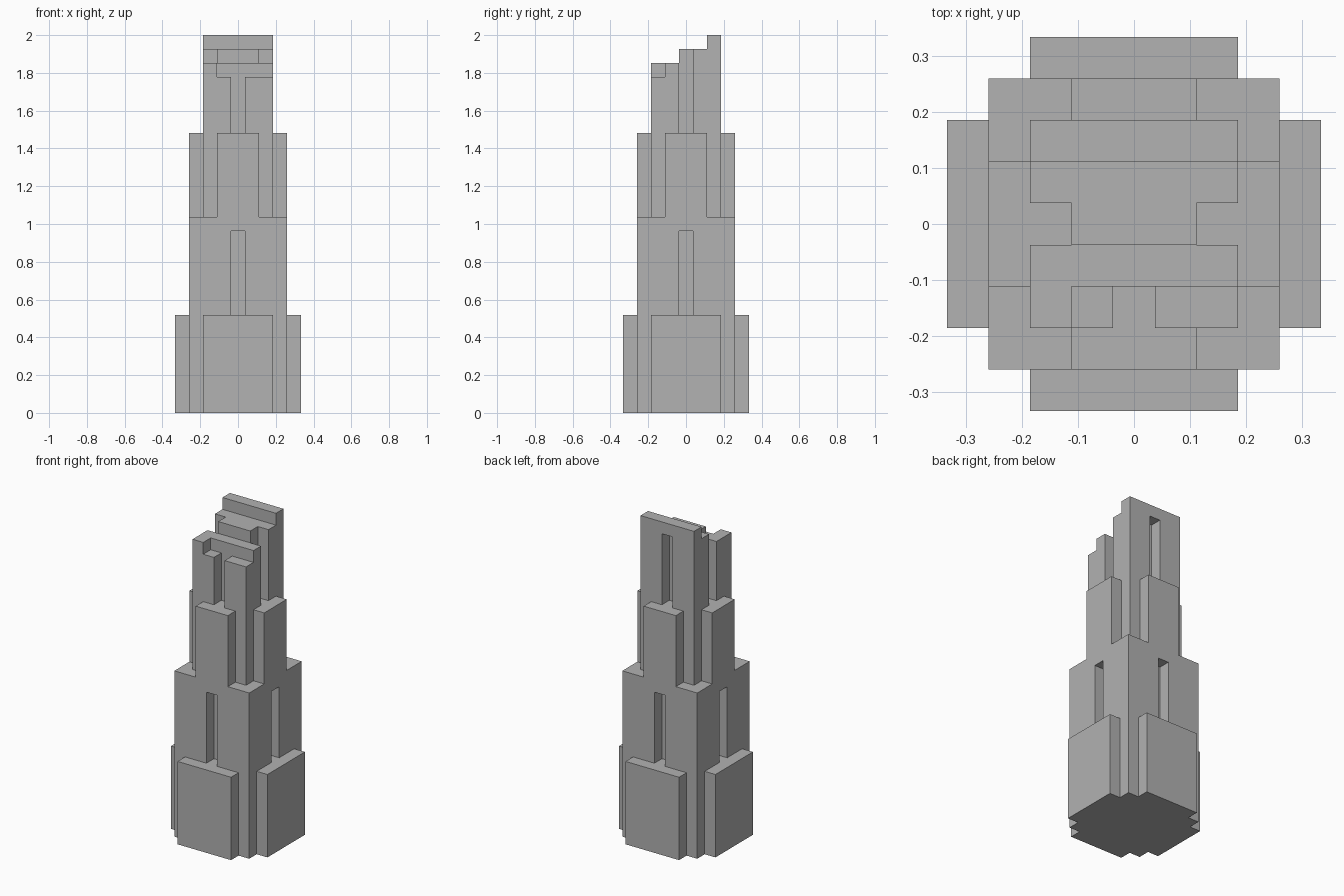
import bpy
import bmesh

cube = bpy.data.objects.get("Cube")
if cube:
    bpy.data.objects.remove(cube, do_unlink=True)

U = 2 / 27  # building module: the tower is 27 modules tall

stone = bpy.data.materials.new("grey stone")
stone.use_nodes = True
GREY = (0.445, 0.445, 0.445, 1)
stone.diffuse_color = GREY
stone.node_tree.nodes["Principled BSDF"].inputs["Base Color"].default_value = GREY


def prism(name, outline, bottom, top):
    """Extrude a counter-clockwise plan outline between two levels."""
    bm = bmesh.new()
    face = bm.faces.new([bm.verts.new((x * U, y * U, bottom * U)) for x, y in outline])
    ext = bmesh.ops.extrude_face_region(bm, geom=[face], use_keep_orig=True)
    verts = [v for v in ext["geom"] if isinstance(v, bmesh.types.BMVert)]
    bmesh.ops.translate(bm, verts=verts, vec=(0, 0, (top - bottom) * U))
    bmesh.ops.recalc_face_normals(bm, faces=bm.faces)
    mesh = bpy.data.meshes.new(name)
    bm.to_mesh(mesh)
    bm.free()
    mesh.materials.append(stone)
    obj = bpy.data.objects.new(name, mesh)
    bpy.context.collection.objects.link(obj)
    return obj


def four_sided(corner):
    """Repeat the front corner's points around all four corners."""
    points, ring = list(corner), []
    for _ in range(4):
        ring += points
        points = [(-y, x) for x, y in points]
    return ring


def mirrored(half):
    """Mirror a +x half outline to the other side."""
    return half + [(-x, y) for x, y in reversed(half)]


def grooved(r):
    """Square of half width r with a one-module groove in each side."""
    return four_sided([(0.5, 1 - r), (0.5, -r), (r, -r), (r, -0.5), (r - 1, -0.5)])


def buttressed(r, w):
    """Square of half width r with a slab of half width w on each side."""
    return four_sided([(w, -r - 1), (w, -r), (r, -r), (r, -w), (r + 1, -w)])


# Symmetrical tiers
prism("base", buttressed(3.5, 2.5), 0, 7)
prism("grooved_shaft", grooved(3.5), 7, 13)
prism("shaft_cap", four_sided([(3.5, -3.5)]), 13, 14)
prism("shoulder", buttressed(2.5, 1.5), 14, 20)
prism("grooved_spire", grooved(2.5), 20, 24)

# Stepped crown, rising to the back, with side and rear grooves
rear = [(1.5, -0.5), (1.5, 0.5), (2.5, 0.5), (2.5, 2.5), (0.5, 2.5), (0.5, 1.5)]
prism("crown_lower", mirrored([(2.5, -1.5), (2.5, -0.5)] + rear), 24, 25)
prism("crown_corner", [(-2.5, -2.5), (-1.5, -2.5), (-1.5, -1.5), (-2.5, -1.5)], 24, 25)
prism("crown_upper", mirrored(rear), 25, 26)
prism("crown_parapet", mirrored([(2.5, 1.5), (2.5, 2.5)]), 26, 27)
